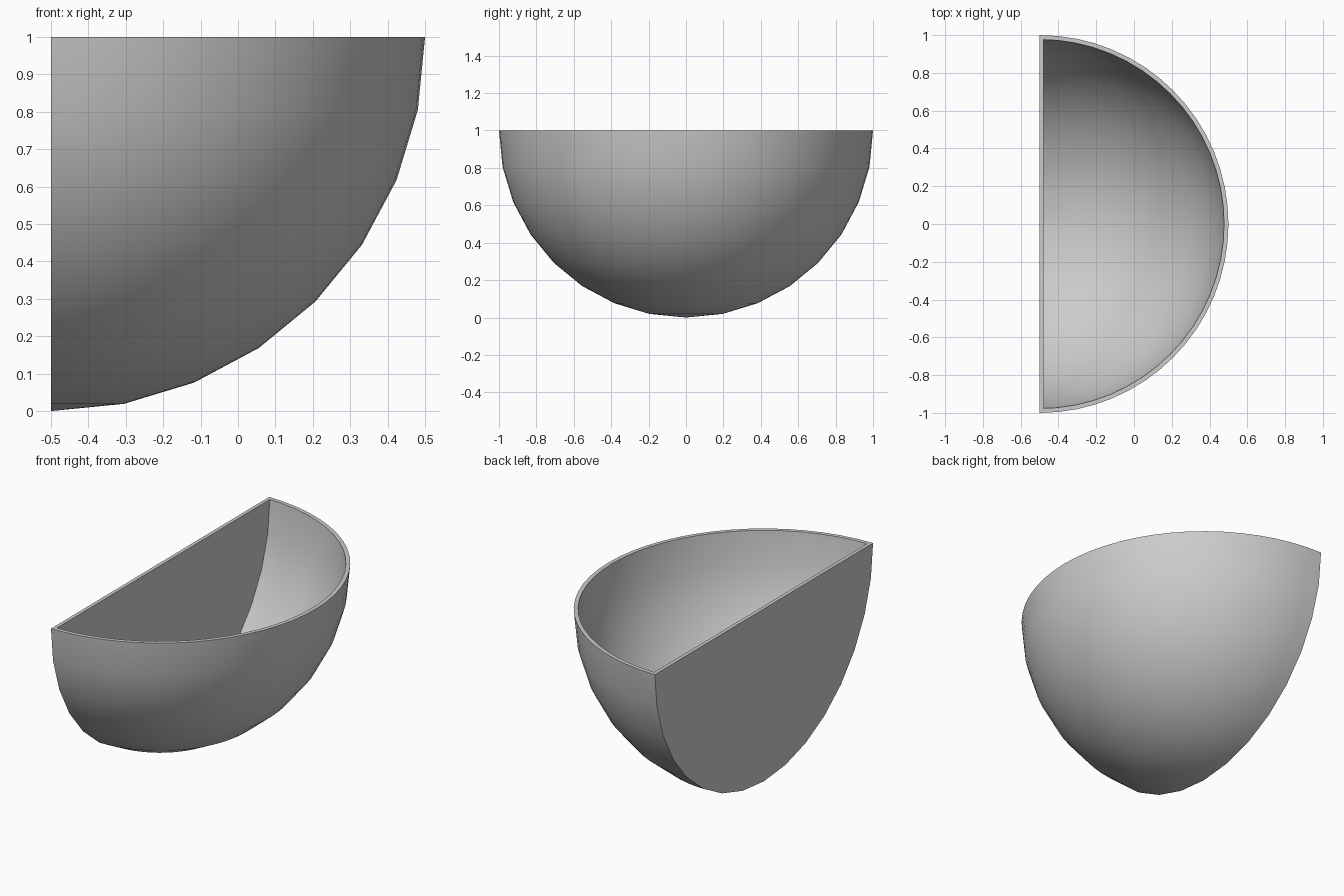
import bpy, bmesh, math

if "Cube" in bpy.data.objects:
    bpy.data.objects.remove(bpy.data.objects["Cube"])

CENTRE = (-0.5, 0.0, 1.0)
OUTER_R, INNER_R, WALL = 1.0, 0.977, 0.021


def quarter_shell(bm, radius, cut_x):
    """Add a quarter sphere (x > cut_x, z < 0) closed by a flat back; return its rim edges."""
    part = bmesh.new()
    bmesh.ops.create_uvsphere(part, u_segments=64, v_segments=16, radius=radius)
    for co, no in (((cut_x, 0, 0), (-1, 0, 0)), ((0, 0, 0), (0, 0, 1))):
        geom = part.verts[:] + part.edges[:] + part.faces[:]
        bmesh.ops.bisect_plane(part, geom=geom, dist=1e-5, plane_co=co,
                               plane_no=no, clear_outer=True)
    # flat back wall
    back = sorted((v for v in part.verts if abs(v.co.x - cut_x) < 1e-4),
                  key=lambda v: v.co.y)
    part.faces.new(back)
    mesh = bpy.data.meshes.new("temp")
    part.to_mesh(mesh)
    part.free()
    bm.from_mesh(mesh)
    bpy.data.meshes.remove(mesh)


# outer skin and inner cavity
bm = bmesh.new()
quarter_shell(bm, OUTER_R, 0.0)
quarter_shell(bm, INNER_R, WALL)

# flat rim joining both skins
rim = [e for e in bm.edges if e.is_boundary]
bmesh.ops.triangle_fill(bm, edges=rim, use_beauty=True, normal=(0, 0, 1))
bmesh.ops.recalc_face_normals(bm, faces=bm.faces[:])

mesh = bpy.data.meshes.new("wall_bowl")
bm.to_mesh(mesh)
bm.free()
bowl = bpy.data.objects.new("wall_bowl", mesh)
bowl.location = CENTRE
bpy.context.collection.objects.link(bowl)

# smooth curved skin, crisp rim and back
bpy.context.view_layer.objects.active = bowl
bowl.select_set(True)
bpy.ops.object.shade_smooth_by_angle(angle=math.radians(30))
